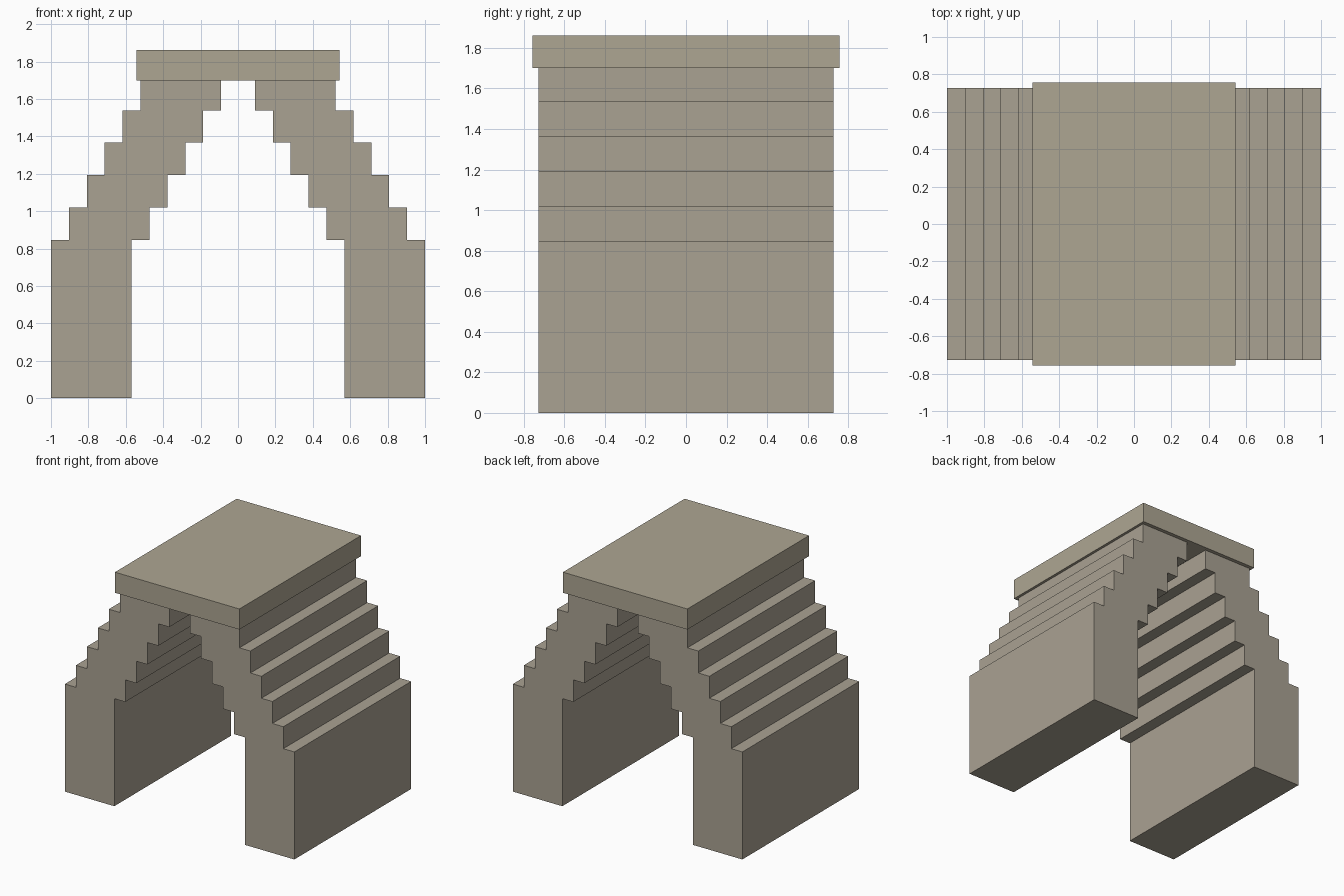
import bpy

if "Cube" in bpy.data.objects:
    bpy.data.objects.remove(bpy.data.objects["Cube"])

COURSES = 5            # corbelled courses above each pier
STEP_X = 0.0958        # inward shift per course
STEP_Z = 0.173         # course height
PIER_H = 0.847
PIER_W = 0.431
DEPTH = 1.454
CAP_Z0, CAP_Z1 = 1.70, 1.862


def material(name, color):
    m = bpy.data.materials.new(name)
    m.diffuse_color = (*color, 1)
    m.use_nodes = True
    m.node_tree.nodes["Principled BSDF"].inputs["Base Color"].default_value = m.diffuse_color
    return m


stone = material("stone", (0.40, 0.36, 0.29))
cap_stone = material("cap_stone", (0.42, 0.38, 0.29))


def box(name, x0, x1, depth, z0, z1, mat):
    bpy.ops.mesh.primitive_cube_add(size=1, location=((x0 + x1) / 2, 0, (z0 + z1) / 2))
    ob = bpy.context.object
    ob.name = name
    ob.scale = (x1 - x0, depth, z1 - z0)
    bpy.ops.object.transform_apply(location=True, rotation=False, scale=True)
    ob.data.materials.append(mat)
    return ob


# Piers and corbelled courses, stepping inward on both sides
for side, s in (("left", -1), ("right", 1)):
    for i in range(COURSES + 1):
        outer = 1 - i * STEP_X
        x0, x1 = sorted((s * outer, s * (outer - PIER_W)))
        z0 = 0 if i == 0 else PIER_H + (i - 1) * STEP_Z
        z1 = min(PIER_H + i * STEP_Z, CAP_Z0)
        name = f"{side}_pier" if i == 0 else f"{side}_course_{i}"
        box(name, x0, x1, DEPTH, z0, z1, stone)

# Capstone slab closing the vault
box("capstone", -0.542, 0.542, 1.514, CAP_Z0, CAP_Z1, cap_stone)
